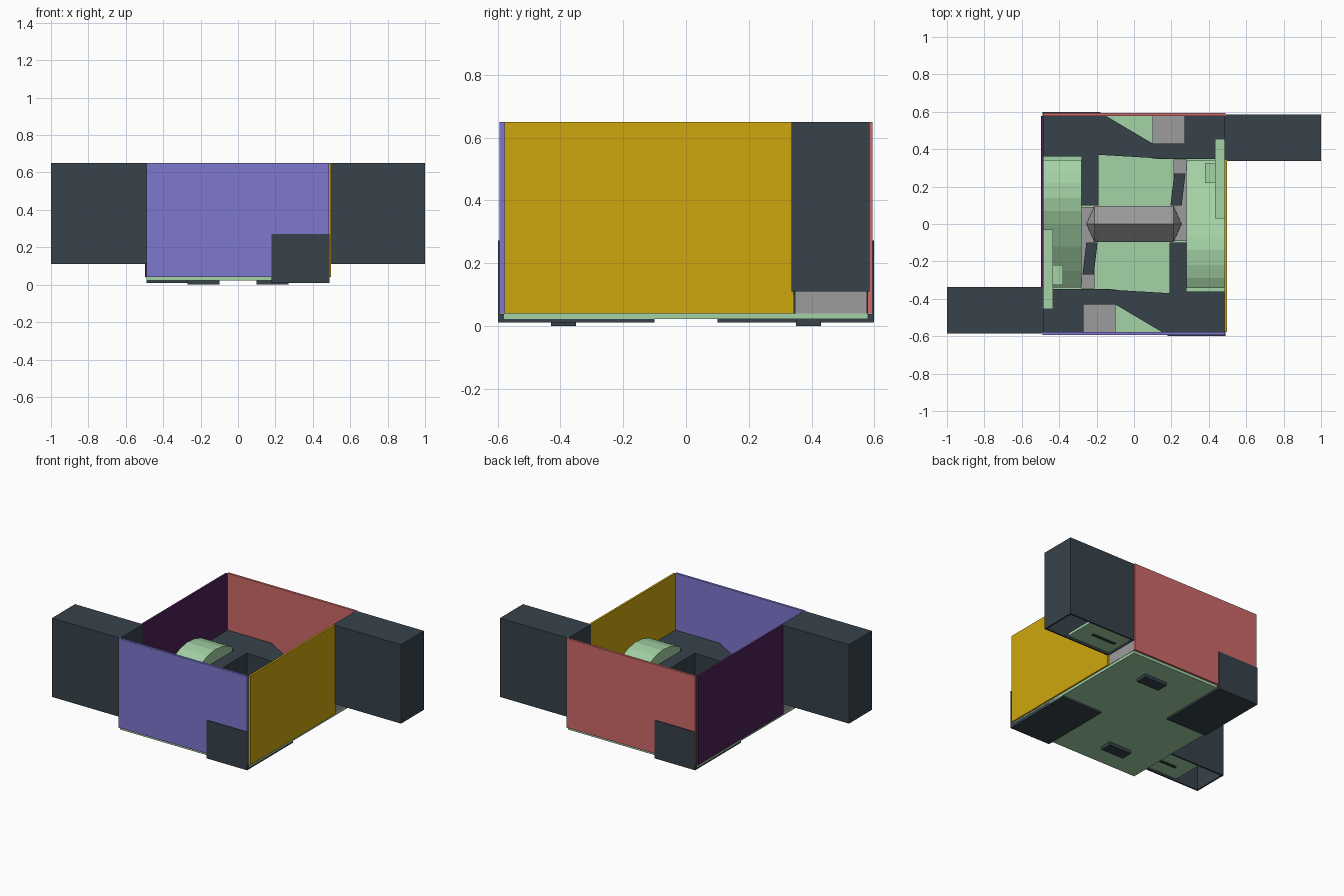
import bpy, bmesh, math
from mathutils import Matrix

cube = bpy.data.objects.get("Cube")
if cube:
    bpy.data.objects.remove(cube, do_unlink=True)


def material(name, rgb):
    """Material from 0-255 display values, stored as linear."""
    linear = [((c / 255 + 0.055) / 1.055) ** 2.4 for c in rgb] + [1]
    m = bpy.data.materials.new(name)
    m.use_nodes = True
    m.diffuse_color = linear
    m.node_tree.nodes["Principled BSDF"].inputs["Base Color"].default_value = linear
    return m


slate = material("slate", (54, 66, 74))
green = material("pale green", (164, 210, 166))
grey = material("grey", (156, 156, 156))
gold = material("gold", (206, 166, 14))
blue = material("violet blue", (126, 119, 207))
red = material("dusty red", (206, 106, 106))
purple = material("dark purple", (78, 32, 88))


def add(name, bm, mat):
    bmesh.ops.recalc_face_normals(bm, faces=bm.faces)
    mesh = bpy.data.meshes.new(name)
    bm.to_mesh(mesh)
    bm.free()
    mesh.materials.append(mat)
    obj = bpy.data.objects.new(name, mesh)
    bpy.context.collection.objects.link(obj)
    return obj


def prism(name, outline, low, high, mat, axis="z"):
    """Extrude an outline: (x, y) along z, or (y, z) along x."""
    bm = bmesh.new()
    place = (lambda p: (p[0], p[1], low)) if axis == "z" else (lambda p: (low, p[0], p[1]))
    face = bm.faces.new([bm.verts.new(place(p)) for p in outline])
    moved = bmesh.ops.extrude_face_region(bm, geom=[face])["geom"]
    d = high - low
    bmesh.ops.translate(bm, vec=(0, 0, d) if axis == "z" else (d, 0, 0),
                        verts=[v for v in moved if isinstance(v, bmesh.types.BMVert)])
    return add(name, bm, mat)


def box(name, x, y, z, mat):
    return prism(name, [(x[0], y[0]), (x[1], y[0]), (x[1], y[1]), (x[0], y[1])], *z, mat)


def pair(obj):
    """Add a copy turned half way round the vertical axis."""
    twin = obj.copy()
    twin.name = "opposite_" + obj.name
    twin.matrix_world = Matrix.Rotation(math.pi, 4, "Z")
    bpy.context.collection.objects.link(twin)
    return obj


# Base and four coloured walls
box("base_plate", (-0.488, 0.488), (-0.58, 0.58), (0.022, 0.04), green)
wall = (0.04, 0.65)
box("front_wall", (-0.49, 0.486), (-0.594, -0.578), wall, blue)
box("back_wall", (-0.486, 0.49), (0.578, 0.594), wall, red)
box("left_wall", (0.484, 0.498), (-0.578, 0.342), wall, gold)
box("right_wall", (-0.498, -0.484), (-0.342, 0.578), wall, purple)

# Corner feet, corner plates and small pads
pair(box("corner_foot", (0.18, 0.488), (-0.598, -0.1), (0.01, 0.038), slate))
pair(box("corner_plate", (0.18, 0.488), (-0.599, -0.593), (0.012, 0.272), slate))
pair(box("foot_pad", (0.1, 0.27), (0.35, 0.43), (0, 0.03), slate))

# Hollow side chutes, open underneath
chute = box("side_chute", (0.484, 1), (0.336, 0.585), (0.11, 0.65), slate)
bm = bmesh.new()
bm.from_mesh(chute.data)
under = [f for f in bm.faces if f.normal.z < -0.5]
bmesh.ops.delete(bm, geom=under, context="FACES")
bm.to_mesh(chute.data)
bm.free()
shell = chute.modifiers.new("shell", "SOLIDIFY")
shell.thickness = 0.015
shell.offset = -1
pair(chute)
pair(box("chute_floor", (0.495, 0.82), (0.35, 0.572), (0.122, 0.14), green))
pair(box("chute_slot", (0.54, 0.72), (0.452, 0.47), (0.116, 0.123), slate))

# Raised inner deck with an arm reaching the middle
deck = [(-0.484, 0.36), (-0.28, 0.36), (-0.28, 0.1), (-0.19, 0.1), (-0.19, 0.37),
        (0.2, 0.347), (0.484, 0.347), (0.484, 0.43), (0.1, 0.43), (-0.15, 0.578),
        (-0.484, 0.578)]
pair(prism("inner_deck", deck, 0.04, 0.262, slate))
pair(box("tunnel_roof", (0.27, 0.484), (0.43, 0.578), (0.11, 0.262), slate))
pair(box("tunnel_ramp", (0.1, 0.49), (0.347, 0.577), (0.04, 0.11), grey))

# Arched side housings with a rail and latch
arch = [(-0.34, 0.04), (-0.34, 0.09), (-0.25, 0.16), (-0.12, 0.245), (0, 0.305),
        (0.07, 0.332), (0.14, 0.345), (0.22, 0.338), (0.29, 0.318), (0.342, 0.29),
        (0.342, 0.04)]
pair(prism("arched_housing", arch, -0.484, -0.28, green, "x"))
pair(box("side_rail", (-0.484, -0.433), (-0.455, -0.03), (0.27, 0.3), green))
pair(box("rail_latch", (-0.435, -0.38), (-0.325, -0.22), (0.2, 0.27), green))

# Grey channels with slanted levers
pair(box("channel", (0.212, 0.283), (-0.09, 0.346), (0.04, 0.1), grey))
lever = [(0.195, 0.1), (0.255, 0.1), (0.275, 0.27), (0.215, 0.27)]
pair(prism("slanted_lever", lever, 0.06, 0.2, slate))

# Central ridged roller with pointed ends
bm = bmesh.new()
sections = []
for x, half in ((-0.212, 0.095), (0.212, 0.095)):
    sections.append([bm.verts.new((x, half * math.cos(a), 0.13 + half * math.sin(a)))
                     for a in (0, math.pi / 2, math.pi, 3 * math.pi / 2)])
for i in range(4):
    j = (i + 1) % 4
    bm.faces.new((sections[0][i], sections[0][j], sections[1][j], sections[1][i]))
for ring, x in zip(sections, (-0.255, 0.255)):
    tip = bm.verts.new((x, 0, 0.13))
    for i in range(4):
        bm.faces.new((ring[i], ring[(i + 1) % 4], tip))
add("central_roller", bm, grey)
